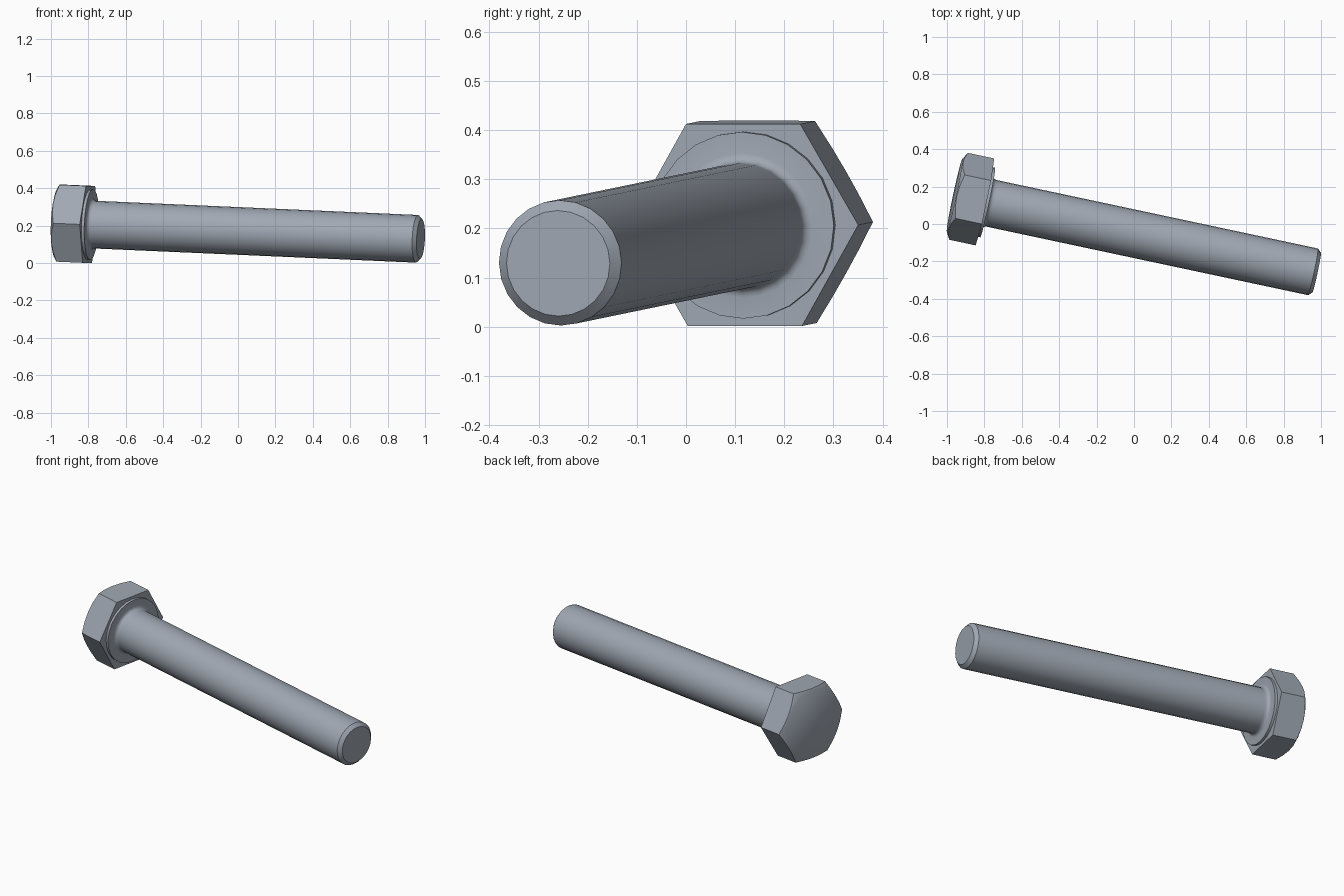
import bpy, bmesh, math
from mathutils import Vector, Matrix

cube = bpy.data.objects.get("Cube")
if cube:
    bpy.data.objects.remove(cube, do_unlink=True)

SEGMENTS = 24
steel = bpy.data.materials.new("steel grey")
steel.use_nodes = True
STEEL = (0.35, 0.39, 0.45, 1)
steel.diffuse_color = STEEL
steel.node_tree.nodes["Principled BSDF"].inputs["Base Color"].default_value = STEEL

# Bolt axis: from the bearing face of the head to the centre of the tip
seat = Vector((-0.797, 0.118, 0.207))
tip = Vector((0.977, -0.26, 0.129))
axis = (tip - seat).normalized()
side = Vector((0, 0, 1)).cross(axis).normalized()
up = axis.cross(side)
placement = Matrix((side, up, axis)).transposed().to_4x4()
placement.translation = seat
length = (tip - seat).length


def build(name, rings, cap_start=True):
    """Skin rings given as functions of angle -> (radius, height) along the axis."""
    bm = bmesh.new()
    loops = []
    for ring in rings:
        loop = []
        for i in range(SEGMENTS):
            a = math.tau * i / SEGMENTS
            r, z = ring(a)
            loop.append(bm.verts.new((r * math.cos(a), r * math.sin(a), z)))
        loops.append(loop)
    for low, high in zip(loops, loops[1:]):
        for i in range(SEGMENTS):
            j = (i + 1) % SEGMENTS
            bm.faces.new((low[i], low[j], high[j], high[i]))
    if cap_start:
        bm.faces.new(loops[0])
    bm.faces.new(loops[-1])
    bmesh.ops.recalc_face_normals(bm, faces=bm.faces)
    mesh = bpy.data.meshes.new(name)
    bm.to_mesh(mesh)
    bm.free()
    mesh.transform(placement)
    mesh.materials.append(steel)
    obj = bpy.data.objects.new(name, mesh)
    bpy.context.collection.objects.link(obj)
    bpy.ops.object.select_all(action="DESELECT")
    obj.select_set(True)
    bpy.context.view_layer.objects.active = obj
    bpy.ops.object.shade_smooth_by_angle(angle=math.radians(35))
    return obj


def circle(r, z):
    return lambda a: (r, z)


# Hexagonal head with a conical chamfer on the crown
APOTHEM, CROWN_R, HEAD_H = 0.2057, 0.2, 0.166


def hex_radius(a):
    return APOTHEM / math.cos(a % (math.pi / 3) - math.pi / 6)


def chamfer_edge(a):
    r = hex_radius(a)
    return r, -HEAD_H + (r - CROWN_R) * math.tan(math.pi / 6)


build("hex_head", [lambda a: (hex_radius(a), 0), chamfer_edge,
                   circle(CROWN_R, -HEAD_H)])

# Washer face, root fillet, shank and chamfered tip in one turned profile
SHANK_R, WASHER_R, WASHER_H, FILLET, CHAMFER = 0.1275, 0.19, 0.015, 0.02, 0.02
profile = [(WASHER_R, 0), (WASHER_R, WASHER_H)]
for k in range(5):
    t = math.pi / 2 * k / 4
    profile.append((SHANK_R + FILLET * (1 - math.sin(t)),
                    WASHER_H + FILLET * (1 - math.cos(t))))
profile += [(SHANK_R, WASHER_H + FILLET * 1.5),
            (SHANK_R, length - CHAMFER), (SHANK_R - CHAMFER, length)]
build("shank", [circle(r, z) for r, z in profile], cap_start=False)
